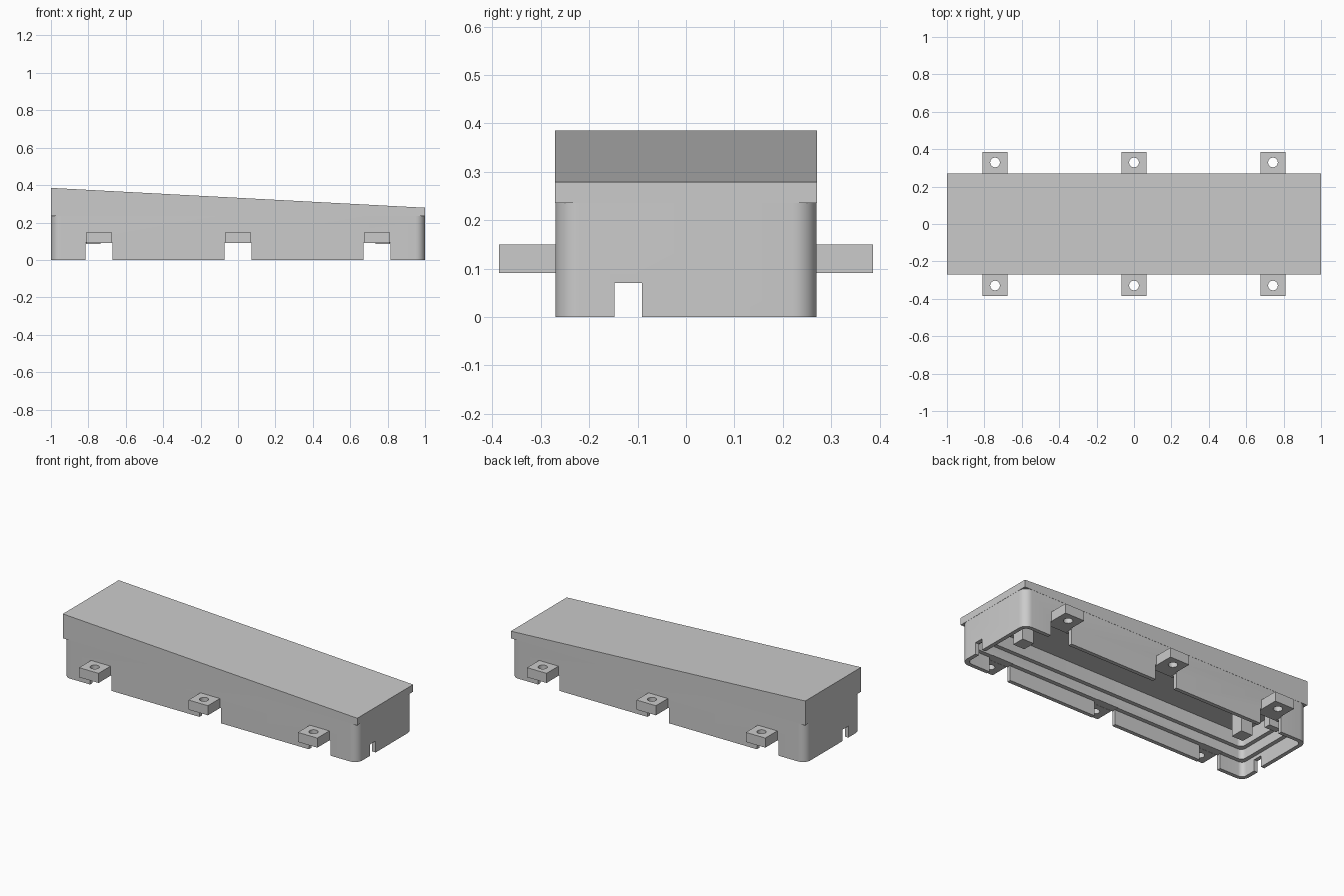
import bpy, bmesh, math

cube = bpy.data.objects.get("Cube")
if cube:
    bpy.data.objects.remove(cube, do_unlink=True)

grey = bpy.data.materials.new("plain grey")
grey.use_nodes = True
grey.diffuse_color = (0.6, 0.6, 0.6, 1)
grey.node_tree.nodes["Principled BSDF"].inputs["Base Color"].default_value = (0.6, 0.6, 0.6, 1)


def prism(name, outline, z0, z1):
    """Extrude an xy outline from z0 to z1; z1 may be a function of x."""
    bm = bmesh.new()
    top = z1 if callable(z1) else (lambda x: z1)
    low = [bm.verts.new((x, y, z0)) for x, y in outline]
    high = [bm.verts.new((x, y, top(x))) for x, y in outline]
    bm.faces.new(low[::-1])
    bm.faces.new(high)
    n = len(outline)
    for i in range(n):
        j = (i + 1) % n
        bm.faces.new((low[i], low[j], high[j], high[i]))
    mesh = bpy.data.meshes.new(name)
    bm.to_mesh(mesh)
    bm.free()
    mesh.materials.append(grey)
    obj = bpy.data.objects.new(name, mesh)
    bpy.context.collection.objects.link(obj)
    return obj


def rect(x0, x1, y0, y1):
    return [(x0, y0), (x1, y0), (x1, y1), (x0, y1)]


def rounded(hx, hy, r, steps=8):
    pts = []
    for k, (sx, sy) in enumerate(((1, 1), (-1, 1), (-1, -1), (1, -1))):
        for i in range(steps + 1):
            a = (k + i / steps) * math.pi / 2
            pts.append((sx * (hx - r) + r * math.cos(a), sy * (hy - r) + r * math.sin(a)))
    return pts


def circle(cx, cy, r, n=24):
    return [(cx + r * math.cos(2 * math.pi * i / n), cy + r * math.sin(2 * math.pi * i / n))
            for i in range(n)]


def cut(obj, cutters):
    """Subtract the cutters, bake the result and remove them."""
    for c in cutters:
        c.hide_render = True
        m = obj.modifiers.new("cut", 'BOOLEAN')
        m.operation, m.solver, m.object = 'DIFFERENCE', 'EXACT', c
    bpy.context.view_layer.update()
    baked = bpy.data.meshes.new_from_object(obj.evaluated_get(bpy.context.evaluated_depsgraph_get()))
    obj.modifiers.clear()
    obj.data = baked
    for c in cutters:
        bpy.data.objects.remove(c, do_unlink=True)


HX, HY, SHOULDER, NOTCH = 1.0, 0.271, 0.235, 0.092
TAB_X = (-0.743, 0, 0.743)

# Sloping lid with square corners
lid = prism("sloping_lid", rect(-HX, HX, -HY, HY), SHOULDER, lambda x: 0.332 - 0.053 * x)

# Hollow shell with rounded corners and a stepped inside
shell = prism("rounded_shell", rounded(HX - 0.001, HY - 0.001, 0.05), 0, SHOULDER)
cutters = []
for inset, z0, z1 in ((0.025, -0.1, 0.09), (0.05, 0.05, 0.15), (0.075, 0.12, 0.3)):
    cutters.append(prism("cavity", rounded(HX - inset, HY - inset, 0.03), z0, z1))
for x in TAB_X:
    cutters.append(prism("tab_notch", rect(x - 0.073, x + 0.073, -0.5, 0.5), -0.1, NOTCH))
cutters.append(prism("cable_notch", rect(-1.2, 1.2, -0.148, -0.091), -0.1, 0.07))
cut(shell, cutters)

# Drilled mounting tabs along both long sides
for side, label in ((-1, "front"), (1, "back")):
    for i, x in enumerate(TAB_X):
        y0, y1 = sorted((side * (HY - 0.002), side * 0.386))
        tab = prism(f"{label}_tab_{i + 1}", rect(x - 0.066, x + 0.066, y0, y1), 0.091, 0.15)
        cut(tab, [prism("tab_hole", circle(x, side * 0.329, 0.026), 0, 0.3)])

# Screw blocks and small brackets hanging from the lid inside
for side, label in ((-1, "right"), (1, "left")):
    x0, x1 = sorted((side * 0.735, side * 0.813))
    prism(f"{label}_screw_block", rect(x0, x1, -0.05, 0.03), 0.084, SHOULDER)
    x0, x1 = sorted((side * 0.85, side * 0.93))
    prism(f"{label}_bracket", rect(x0, x1, 0.09, 0.13), 0.12, SHOULDER)

# Smooth the rounded parts, keeping edges sharp
bpy.ops.object.select_all(action='DESELECT')
for obj in bpy.context.collection.objects:
    if obj.type == 'MESH' and ("shell" in obj.name or "tab" in obj.name):
        obj.select_set(True)
        bpy.context.view_layer.objects.active = obj
bpy.ops.object.shade_smooth_by_angle(angle=math.radians(30))
